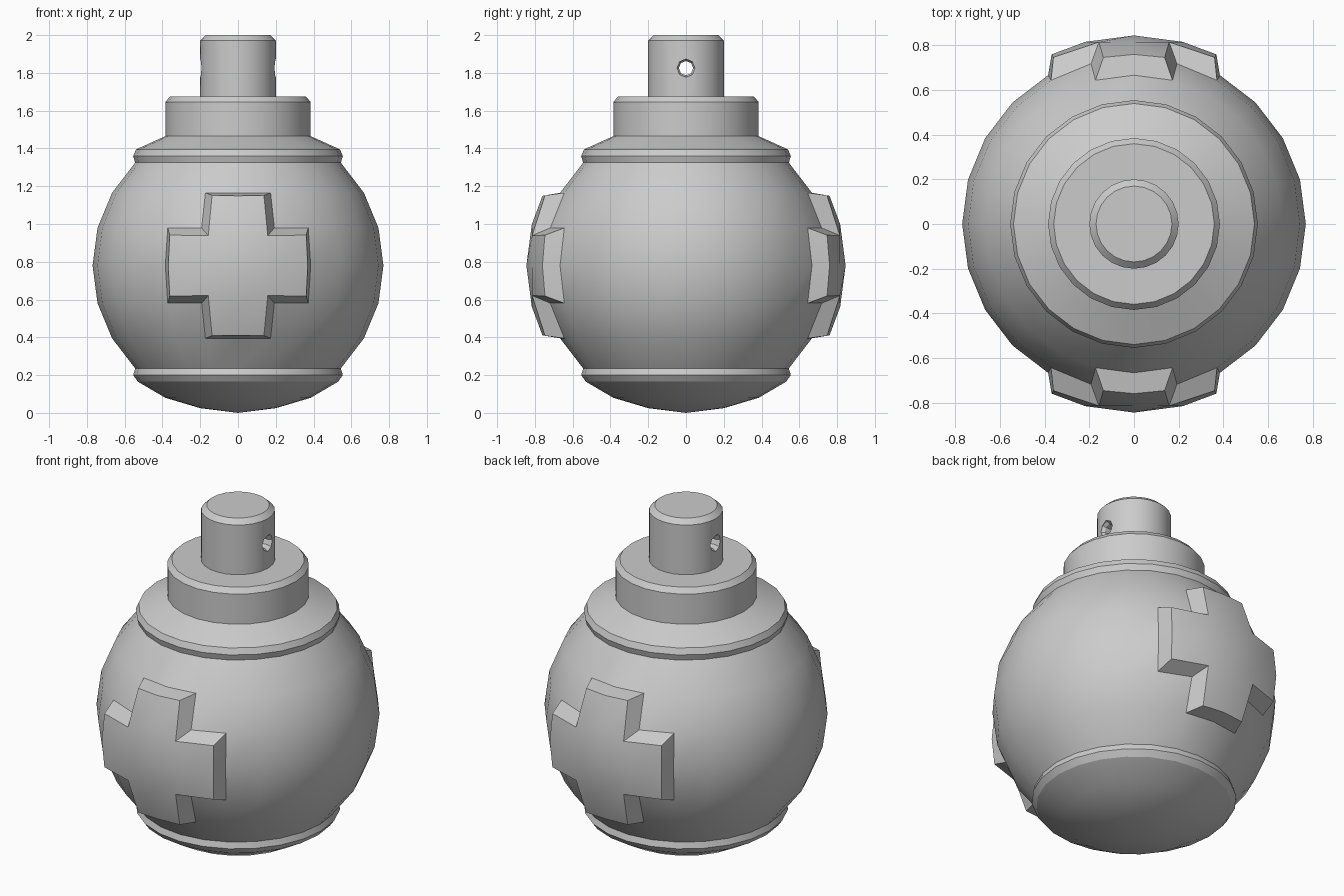
import bpy, bmesh
from math import sin, cos, pi, radians, asin, atan2, degrees
from mathutils import Vector

if "Cube" in bpy.data.objects:
    bpy.data.objects.remove(bpy.data.objects["Cube"])

CENTRE = Vector((0, 0, 0.78))
R = 0.77


def lathe(profile, sides=24):
    """Revolve (radius, z) points around z into a bmesh."""
    bm = bmesh.new()
    rows = []
    for r, z in profile:
        n = sides if r > 0 else 1
        rows.append([bm.verts.new((r * cos(2 * pi * k / sides), r * sin(2 * pi * k / sides), z))
                     for k in range(n)])
    for a, b in zip(rows, rows[1:]):
        for k in range(sides):
            m = (k + 1) % sides
            if len(a) == 1:
                bm.faces.new((a[0], b[m], b[k]))
            elif len(b) == 1:
                bm.faces.new((a[k], a[m], b[0]))
            else:
                bm.faces.new((a[k], a[m], b[m], b[k]))
    bmesh.ops.recalc_face_normals(bm, faces=bm.faces)
    return bm


def finish(name, bm):
    me = bpy.data.meshes.new(name)
    bm.to_mesh(me)
    bm.free()
    ob = bpy.data.objects.new(name, me)
    bpy.context.collection.objects.link(ob)
    return ob


def smooth(ob):
    bpy.ops.object.select_all(action='DESELECT')
    ob.select_set(True)
    bpy.context.view_layer.objects.active = ob
    bpy.ops.object.shade_smooth_by_angle(angle=radians(22))


# Round body with end cap, two rims and a sloped shoulder
ball = [(R * cos(radians(a)), CENTRE.z + R * sin(radians(a))) for a in range(-45, 46, 15)]
cap = [(0, 0), (0.2, 0.025), (0.385, 0.08), (0.53, 0.165), (0.555, 0.2)]
shoulder = [(0.555, 1.36), (0.54, 1.395), (0.385, 1.465), (0, 1.465)]
bm = lathe(cap + ball + shoulder)

# Raised crosses on the front and back, inset from the sphere's own faces
for side in (-1, 1):
    cross = []
    for f in bm.faces:
        d = (f.calc_center_median() - CENTRE).normalized()
        lat = abs(degrees(asin(d.z)))
        lon = abs(degrees(atan2(d.x, d.y * side)))
        if max(lat, lon) < 30 and min(lat, lon) < 15:
            cross.append(f)
    bmesh.ops.inset_region(bm, faces=cross, thickness=0.055, use_even_offset=True, use_boundary=True)
    for v in {v for f in cross for v in f.verts}:
        v.co = CENTRE + (v.co - CENTRE).normalized() * 0.845
body = finish("body", bm)

# Collar
collar = finish("collar", lathe([(0, 1.46), (0.385, 1.46), (0.385, 1.645), (0.36, 1.675), (0, 1.675)]))

# Post with a chamfered cross hole
post = finish("post", lathe([(0, 1.67), (0.2, 1.67), (0.2, 1.972), (0.17, 2.0), (0, 2.0)]))
cutter = finish("hole_cutter", lathe([(0, -0.3), (0.048, -0.3), (0.048, -0.19), (0.038, -0.175),
                                      (0.038, 0.175), (0.048, 0.19), (0.048, 0.3), (0, 0.3)], 8))
cutter.rotation_euler = (0, pi / 2, 0)
cutter.location = (0, 0, 1.825)
cutter.hide_render = True
mod = post.modifiers.new("hole", 'BOOLEAN')
mod.operation = 'DIFFERENCE'
mod.solver = 'EXACT'
mod.object = cutter
bpy.context.view_layer.update()
bpy.context.view_layer.objects.active = post
bpy.ops.object.modifier_apply(modifier="hole")
bpy.data.objects.remove(cutter)

for ob in (body, collar, post):
    smooth(ob)
